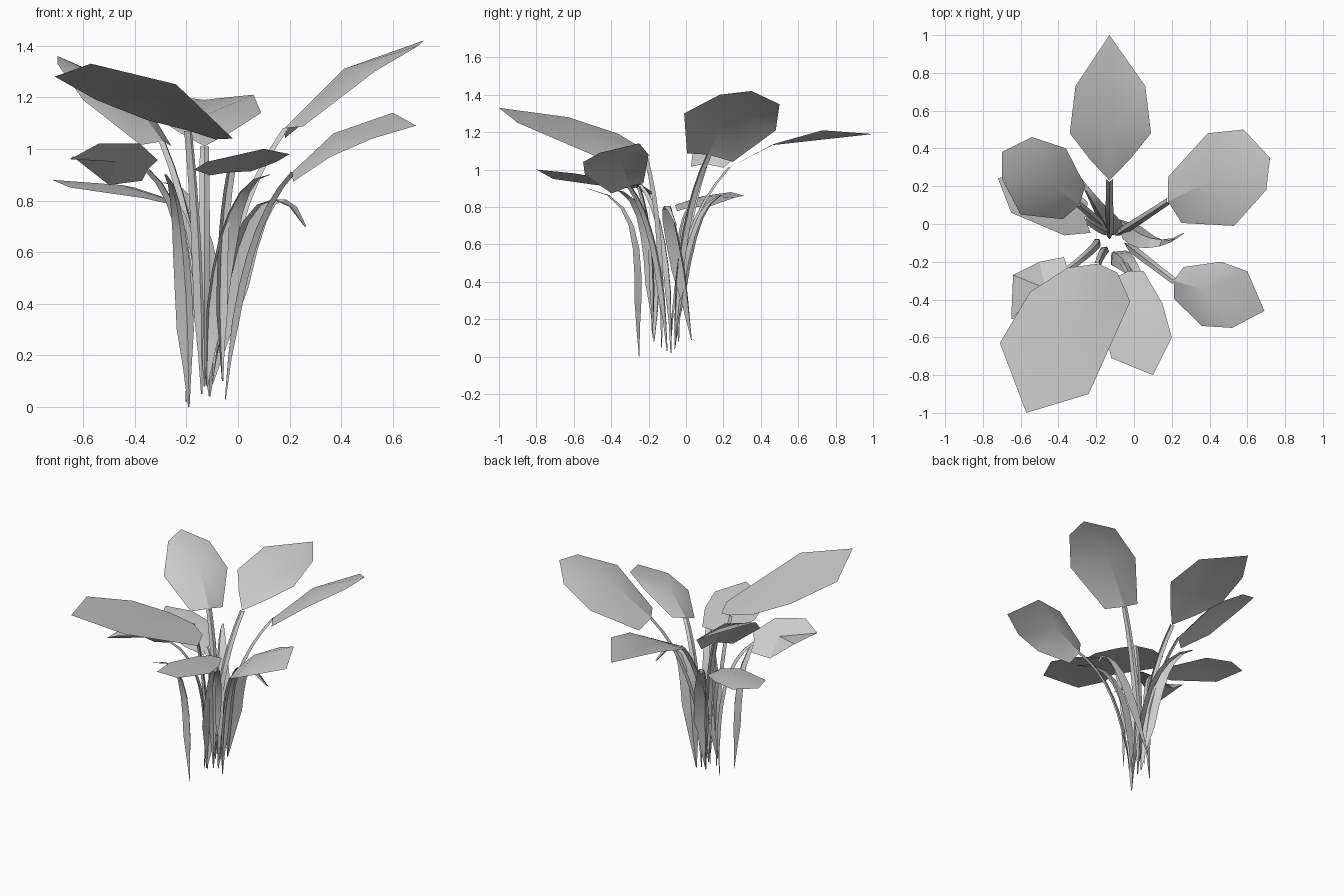
import bpy
import bmesh
from mathutils import Vector

if "Cube" in bpy.data.objects:
    bpy.data.objects.remove(bpy.data.objects["Cube"], do_unlink=True)

# One plain light grey for the whole plant
PALE = (0.6, 0.6, 0.6, 1.0)
material = bpy.data.materials.new("pale grey")
material.use_nodes = True
material.diffuse_color = PALE
material.node_tree.nodes["Principled BSDF"].inputs["Base Color"].default_value = PALE


def make_object(name, points, faces):
    """Turn points and faces into a smooth shaded object with sharp creases."""
    bm = bmesh.new()
    verts = [bm.verts.new(p) for p in points]
    for face in faces:
        bm.faces.new([verts[i] for i in face])
    mesh = bpy.data.meshes.new(name)
    bm.to_mesh(mesh)
    bm.free()
    mesh.materials.append(material)
    obj = bpy.data.objects.new(name, mesh)
    bpy.context.collection.objects.link(obj)
    bpy.ops.object.select_all(action="DESELECT")
    obj.select_set(True)
    bpy.context.view_layer.objects.active = obj
    bpy.ops.object.shade_smooth_by_angle()


def make_blade(name, path, widest, end_width, facing=None, steps=8):
    """Folded strip along a Bezier path, pointed at the root and widest low down."""
    path = [Vector(p) for p in path]
    outward = Vector(facing) if facing else path[-1] - path[0]
    outward.z = 0
    outward.normalize()
    across = Vector((outward.y, -outward.x, 0))
    points, faces = [], []
    for i in range(steps + 1):
        t = i / steps
        layer = path
        while len(layer) > 1:
            layer = [a.lerp(b, t) for a, b in zip(layer, layer[1:])]
        rise = min(1, t / 0.25)
        fall = max(0, (t - 0.45) / 0.55)
        half = max((rise * widest * (1 - fall) + fall * end_width) / 2, 0.003)
        fold = outward * half * 0.4
        points += [layer[0] - across * half + fold, layer[0] - fold,
                   layer[0] + across * half + fold]
        if i:
            a = 3 * (i - 1)
            faces += [(a, a + 3, a + 4, a + 1), (a + 1, a + 4, a + 5, a + 2)]
    make_object(name, points, faces)


def make_leaf(name, base, middle, tip, left, right, upper_left, upper_right,
              root, bend, widest=0.045, shoulder=0.05):
    """Broad leaf of panels fanned around its middle point, with its stalk."""
    base, middle, left, right = map(Vector, (base, middle, left, right))
    lower_left, lower_right = [base + (corner - middle) * 0.5 + (middle - base) * shoulder
                               for corner in (left, right)]
    rim = [base, lower_right, right, upper_right, Vector(tip),
           upper_left, left, lower_left]
    fan = [(0, 1 + i, 1 + (i + 1) % len(rim)) for i in range(len(rim))]
    make_object(name + "_leaf", [middle] + rim, fan)
    make_blade(name + "_stalk", [root, bend, base], widest, 0.035)


# Broad leaves with their stalks
make_leaf("back", base=(-.13, .23, 1.01), middle=(-.13, .455, 1.13), tip=(-.13, 1, 1.19),
          left=(-.34, .48, 1.14), right=(.09, .48, 1.14),
          upper_left=(-.31, .73, 1.21), upper_right=(.06, .73, 1.21),
          root=(-.13, -.08, .08), bend=(-.13, -.06, .7), shoulder=0.45)
make_leaf("left_back", base=(.18, .12, 1.08), middle=(.41, .23, 1.31), tip=(.72, .35, 1.42),
          left=(.39, .48, 1.21), right=(.53, -.01, 1.3),
          upper_left=(.58, .5, 1.35), upper_right=(.7, .18, 1.4),
          root=(-.1, -.06, .1), bend=(-.06, -.04, .75))
make_leaf("left_front", base=(.21, -.3, .91), middle=(.37, -.35, 1.06), tip=(.69, -.46, 1.09),
          left=(.46, -.2, 1.08), right=(.36, -.54, .97),
          upper_left=(.6, -.25, 1.14), upper_right=(.52, -.55, 1.04),
          root=(-.05, -.1, .03), bend=(0, -.14, .7))
make_leaf("front", base=(-.03, -.25, .91), middle=(0, -.5, .96), tip=(.1, -.8, 1),
          left=(.15, -.42, .95), right=(-.17, -.5, .92),
          upper_left=(.2, -.6, .98), upper_right=(-.12, -.71, .95),
          root=(-.06, -.18, .1), bend=(-.08, -.16, .65), shoulder=0.15)
make_leaf("large_front", base=(-.19, -.21, 1.07), middle=(-.3, -.56, 1.19), tip=(-.57, -1, 1.33),
          left=(-.02, -.41, 1.04), right=(-.55, -.36, 1.19),
          upper_left=(-.24, -.9, 1.25), upper_right=(-.71, -.63, 1.28),
          root=(-.14, -.13, .05), bend=(-.15, -.11, .7), shoulder=0.35)
make_leaf("right_back", base=(-.29, .1, 1.03), middle=(-.44, .21, 1.24), tip=(-.7, .38, 1.36),
          left=(-.6, .05, 1.19), right=(-.36, .4, 1.18),
          upper_left=(-.7, .24, 1.33), upper_right=(-.54, .46, 1.29),
          root=(-.13, -.06, .1), bend=(-.13, -.03, .65))
make_leaf("right_low", base=(-.26, .03, .8), middle=(-.45, .1, .86), tip=(-.72, .24, .88),
          left=(-.37, -.06, .81), right=(-.4, .26, .85),
          upper_left=(-.65, .06, .85), upper_right=(-.57, .31, .86),
          root=(-.12, -.04, .08), bend=(-.14, -.06, .75))
make_leaf("right_front", base=(-.35, -.24, .92), middle=(-.47, -.34, .95), tip=(-.65, -.5, .96),
          left=(-.38, -.43, 1.02), right=(-.5, -.2, .86),
          upper_left=(-.54, -.53, 1.02), upper_right=(-.64, -.27, .97),
          root=(-.2, -.08, .02), bend=(-.14, -.08, .75))

# Narrow upright blades without a broad leaf
make_blade("curled_blade", [(-.1, .03, .09), (0, -.02, .5), (0, -.1, .85),
                            (.17, -.13, .9), (.26, -.05, .7)], 0.12, 0.01, (.5, -.8, 0))
make_blade("front_blade", [(-.12, -.17, .08), (-.1, -.14, .5), (-.04, -.18, .9),
                           (.12, -.42, .9)], 0.11, 0.01)
make_blade("back_blade", [(-.11, -.06, .04), (-.1, -.03, .5), (-.18, .05, .9),
                          (-.29, .25, .87)], 0.12, 0.01, (.1, .9, 0))
make_blade("right_blade", [(-.19, -.25, 0), (-.2, -.27, .4), (-.22, -.17, .85),
                           (-.28, -.53, .9)], 0.07, 0.01)
